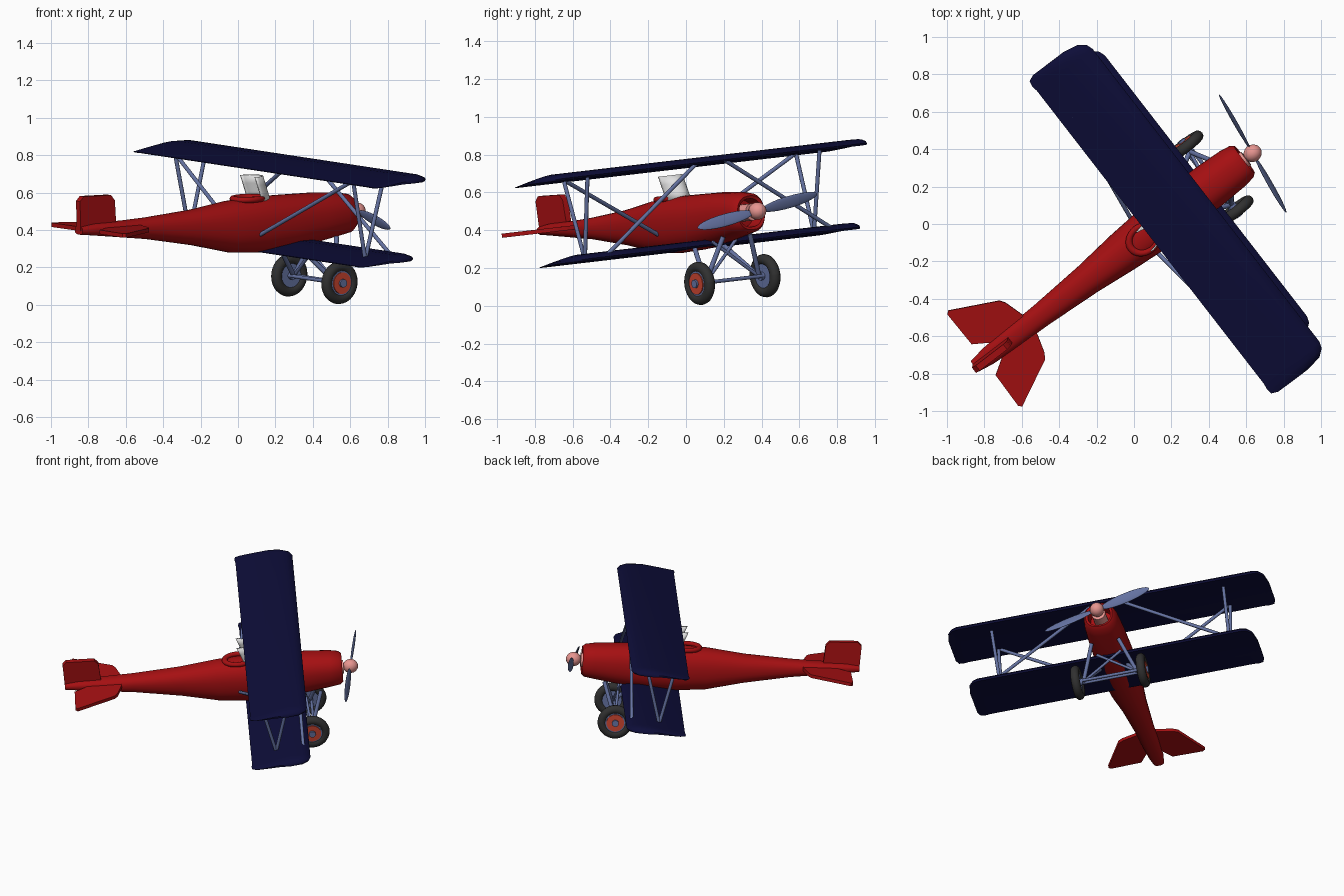
import bpy, bmesh, math
from mathutils import Matrix, Vector

cube = bpy.data.objects.get("Cube")
if cube:
    bpy.data.objects.remove(cube, do_unlink=True)

# Aircraft frame: x forward, y left, z up, then posed banked and nose-up
POSE = (Matrix.Translation((0.052, -0.068, 0.455))
        @ Matrix.Rotation(math.radians(37.4), 4, 'Z')
        @ Matrix.Rotation(math.radians(-4), 4, 'Y')
        @ Matrix.Rotation(math.radians(5.3), 4, 'X'))


def material(name, *rgb):
    m = bpy.data.materials.new(name)
    m.use_nodes = True
    m.diffuse_color = (*rgb, 1)
    m.node_tree.nodes["Principled BSDF"].inputs["Base Color"].default_value = (*rgb, 1)
    return m


RED = material("body_red", 0.38, 0.005, 0.006)
NAVY = material("wing_navy", 0.004, 0.004, 0.04)
STEEL = material("strut_blue_grey", 0.13, 0.17, 0.36)
PINK = material("spinner_pink", 0.8, 0.3, 0.28)
WHITE = material("windshield_white", 0.75, 0.75, 0.75)
RUBBER = material("tyre_charcoal", 0.03, 0.03, 0.03)
ORANGE = material("hub_orange", 0.6, 0.06, 0.03)


def finish(bm, name, mat, angle=40):
    bmesh.ops.recalc_face_normals(bm, faces=bm.faces)
    me = bpy.data.meshes.new(name)
    bm.to_mesh(me)
    bm.free()
    me.transform(POSE)
    me.materials.append(mat)
    ob = bpy.data.objects.new(name, me)
    bpy.context.collection.objects.link(ob)
    bpy.ops.object.select_all(action='DESELECT')
    ob.select_set(True)
    bpy.context.view_layer.objects.active = ob
    bpy.ops.object.shade_smooth_by_angle(angle=math.radians(angle))
    return ob


def loft(name, rings, mat, caps=True, closed=True):
    bm = bmesh.new()
    rows = [[bm.verts.new(p) for p in ring] for ring in rings]
    n = len(rows[0])
    for a, b in zip(rows, rows[1:]):
        for i in range(n if closed else n - 1):
            j = (i + 1) % n
            bm.faces.new((a[i], a[j], b[j], b[i]))
    if caps:
        bm.faces.new(rows[0])
        bm.faces.new(rows[-1])
    return finish(bm, name, mat)


def rod(name, a, b, mat=STEEL, r=0.011, sides=12):
    a, b = Vector(a), Vector(b)
    bm = bmesh.new()
    turn = (b - a).to_track_quat('Z', 'Y').to_matrix().to_4x4()
    bmesh.ops.create_cone(bm, cap_ends=True, segments=sides, radius1=r, radius2=r,
                          depth=(b - a).length, matrix=Matrix.Translation((a + b) / 2) @ turn)
    return finish(bm, name, mat)


def ball(name, matrix, mat):
    bm = bmesh.new()
    bmesh.ops.create_uvsphere(bm, u_segments=24, v_segments=14, radius=1, matrix=matrix)
    return finish(bm, name, mat)


def torus(name, centre, major, minor, mat, axis='Z', stretch=1):
    rings = []
    for i in range(33):
        t = math.tau * i / 32
        ring = []
        for k in range(12):
            s = math.tau * k / 12
            d, h = major + minor * math.cos(s), minor * math.sin(s)
            u, v = d * math.cos(t) * stretch, d * math.sin(t)
            p = (u, v, h) if axis == 'Z' else (u, h, v)
            ring.append(Vector(centre) + Vector(p))
        rings.append(ring)
    return loft(name, rings, mat, caps=False)


def plate(name, outline, lift, depth, mat):
    # outline points are 3D; the plate is extruded by the lift vector
    lift = Vector(lift).normalized() * depth
    return loft(name, [[Vector(p) - lift / 2 for p in outline],
                       [Vector(p) + lift / 2 for p in outline]], mat)


# Fuselage: rounded sections from the tail to the open cowling lip
def section(x, hw, top, bottom, n=32):
    ring = []
    for i in range(n):
        c, s = math.cos(math.tau * i / n), math.sin(math.tau * i / n)
        y = math.copysign(abs(c) ** 0.85, c) * hw
        z = math.copysign(abs(s) ** 0.85, s) * (top - bottom) / 2 + (top + bottom) / 2
        ring.append((x, y, z))
    return ring


stations = [(-1.14, .035, .045, 0), (-1.05, .05, .055, -.01), (-.85, .06, .055, -.035),
            (-.69, .065, .06, -.055), (-.38, .085, .08, -.11), (-.14, .11, .11, -.165),
            (.06, .125, .12, -.18), (.25, .125, .118, -.175), (.45, .122, .115, -.15),
            (.6, .115, .105, -.125), (.66, .105, .095, -.115), (.68, .09, .08, -.1),
            (.675, .075, .065, -.085), (.6, .07, .06, -.08)]
loft("fuselage", [section(*s) for s in stations], RED)

# Cockpit rim and curved windshield
torus("cockpit_rim", (0, 0, .115), .07, .016, RED, stretch=1.2)
screen = []
for k in range(4):
    f = k / 3
    screen.append([(.05 - .05 * f + .09 * math.sin(t), .068 * math.cos(t), .1 + .135 * f)
                   for t in (math.pi * i / 16 for i in range(17))])
shield = loft("windshield", screen, WHITE, caps=False, closed=False)
shield.modifiers.new("thickness", 'SOLIDIFY').thickness = 0.008


# Wings: cambered section, rounded raked tips
PROFILE = [(0, 0), (.02, .012), (.12, .028), (.35, .034), (.7, .018), (1, .002),
           (1, -.002), (.7, -.002), (.35, 0), (.12, -.006), (.02, -.01)]


def wing(name, half, front, rear, z_front, z_rear):
    tips = [(0, 0, 0, 1), (.08, 0, 0, 1), (.045, .012, -.005, .9),
            (.015, .05, .0, .7), (0, .13, .035, .35)]
    right = [(-(half - d), a, b, k) for d, a, b, k in reversed(tips[1:])]
    spans = right + [(-y, a, b, k) for y, a, b, k in reversed(right)]
    rings = []
    for y, cut, back, k in spans:
        x0, x1 = front - cut, rear + back
        ring = []
        for t, h in PROFILE:
            x = x0 + (x1 - x0) * t
            base = z_rear + (z_front - z_rear) * (x - rear) / (front - rear)
            ring.append((x, y, base + h * k))
        rings.append(ring)
    return loft(name, rings, NAVY)


wing("upper_wing", 1.075, .42, .045, .285, .265)
wing("lower_wing", .965, .42, .035, -.152, -.17)

# Tail surfaces
plate("tail_fin", [(-1.14, 0, .02), (-.9, 0, .03), (-.91, 0, .17), (-.935, 0, .2),
                   (-1.12, 0, .205), (-1.145, 0, .18)], (0, 1, 0), .035, RED)

for side, s in (("left", 1), ("right", -1)):
    plate(side + "_tailplane", [(-.95, 0, .02), (-.765, 0, .02), (-.77, s * .07, .02),
                                (-.8, s * .17, .02), (-.82, s * .2, .02),
                                (-1.07, s * .325, .02), (-1.085, s * .31, .02),
                                (-1.08, s * .105, .02), (-.97, s * .035, .02)],
          (0, 0, 1), .022, RED)

    # Interplane V struts and diagonal braces
    foot = (.2, s * .77, -.155)
    rod(side + "_rear_wing_strut", (.11, s * .78, .275), foot)
    rod(side + "_front_wing_strut", (.32, s * .78, .285), foot)
    rod(side + "_front_diagonal", (.38, s * .09, .285), (.38, s * .76, -.145))
    rod(side + "_rear_diagonal", (0, s * .11, -.07), (.11, s * .77, .27))

    # Landing gear legs and wheel
    hub = Vector((.45, s * .22, -.35))
    inner = hub - Vector((0, s * .04, 0))
    rod(side + "_front_gear_leg", inner, (.53, s * .09, -.12), r=.013)
    rod(side + "_rear_gear_leg", inner, (.27, s * .09, -.15), r=.013)
    rod(side + "_gear_brace", inner, (.42, -s * .08, -.14), r=.009)
    torus(side + "_tyre", hub, .086, .029, RUBBER, axis='Y')

    def disc(part, r, a, b, mat):
        rod(side + part, hub + Vector((0, s * a, 0)), hub + Vector((0, s * b, 0)), mat, r, 32)

    disc("_wheel_disc", .084, -.018, .02, STEEL)
    disc("_wheel_ring", .058, .015, .026, ORANGE)
    disc("_wheel_hub", .022, -.035, .038, STEEL)

# Twin axle bars
for part, x in (("front_axle", .465), ("rear_axle", .435)):
    rod(part, (x, -.22, -.35), (x, .22, -.35), r=.01)

# Engine, spinner and two-blade propeller
rod("engine", (.58, 0, -.007), (.69, 0, -.007), PINK, .045, 24)
rod("propeller_shaft", (.66, 0, -.005), (.74, 0, -.005), PINK, .022, 16)
ball("spinner", Matrix.Translation((.735, 0, -.005)) @ Matrix.Diagonal((.05, .046, .046, 1)), PINK)
tilt = (Matrix.Translation((.735, 0, -.005)) @ Matrix.Rotation(math.radians(-8.5), 4, 'Z')
        @ Matrix.Rotation(math.radians(8), 4, 'X'))
for side, s in (("left", 1), ("right", -1)):
    blade = (tilt @ Matrix.Translation((0, s * .2, 0)) @ Matrix.Rotation(s * .3, 4, 'Y')
             @ Matrix.Diagonal((.008, .175, .034, 1)))
    ball(side + "_propeller_blade", blade, STEEL)
